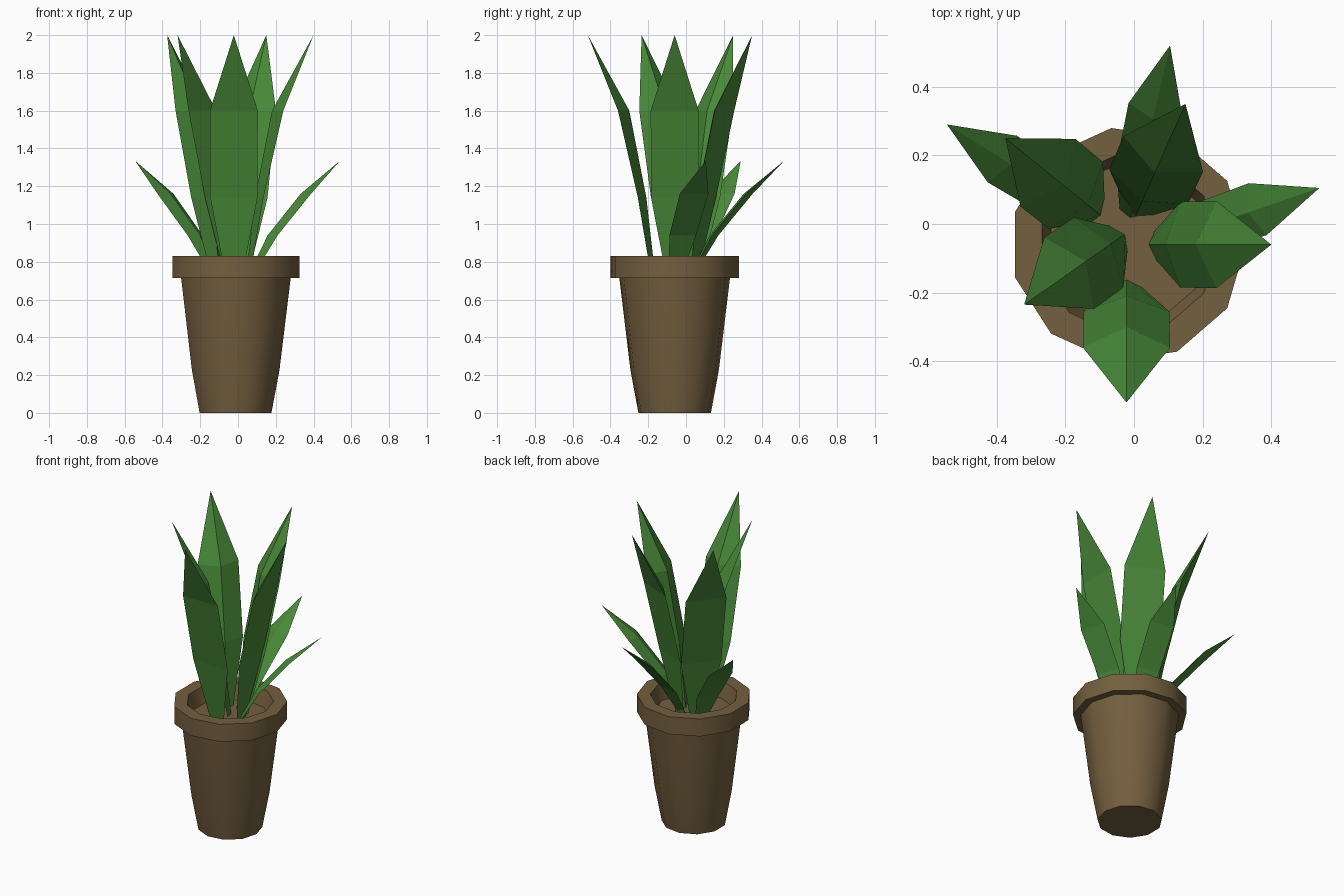
import bpy, bmesh, math
from mathutils import Vector

if "Cube" in bpy.data.objects:
    bpy.data.objects.remove(bpy.data.objects["Cube"])


def material(name, rgb):
    m = bpy.data.materials.new(name)
    m.diffuse_color = (*rgb, 1)
    m.use_nodes = True
    m.node_tree.nodes["Principled BSDF"].inputs["Base Color"].default_value = m.diffuse_color
    return m


BROWN = material("pot brown", (0.175, 0.115, 0.05))
GREEN = material("leaf green", (0.065, 0.25, 0.04))


def finish(bm, name, mat, smooth=None):
    bmesh.ops.recalc_face_normals(bm, faces=bm.faces)
    me = bpy.data.meshes.new(name)
    bm.to_mesh(me)
    bm.free()
    me.materials.append(mat)
    ob = bpy.data.objects.new(name, me)
    bpy.context.collection.objects.link(ob)
    if smooth:
        bpy.ops.object.select_all(action='DESELECT')
        ob.select_set(True)
        bpy.context.view_layer.objects.active = ob
        bpy.ops.object.shade_smooth_by_angle(angle=math.radians(smooth))
    return ob


def lathe(name, profile, sides, centre, mat):
    """Closed turned solid; the first and last rings are capped."""
    bm = bmesh.new()
    rings = []
    for r, z in profile:
        rings.append([bm.verts.new((centre[0] + r * math.cos(a), centre[1] + r * math.sin(a), z))
                      for a in (2 * math.pi * i / sides for i in range(sides))])
    for lo, hi in zip(rings, rings[1:]):
        for i in range(sides):
            j = (i + 1) % sides
            bm.faces.new((lo[i], lo[j], hi[j], hi[i]))
    bm.faces.new(rings[0])
    bm.faces.new(rings[-1])
    return finish(bm, name, mat, 40)


def leaf(name, tip, angle, length, sections):
    """Leaf with a ridge on its inner side and a flat back.
    sections: (ridge reach, edge reach, half width, z) from base upwards."""
    d = Vector((math.cos(math.radians(angle)), math.sin(math.radians(angle)), 0))
    side = Vector((-d.y, d.x, 0))
    base = Vector((tip[0], tip[1], 0)) - d * length
    bm = bmesh.new()
    rings = []
    for ridge, edge, half, z in sections:
        rings.append([bm.verts.new(base + d * u + side * v + Vector((0, 0, z)))
                      for u, v in ((edge, -half), (ridge, 0), (edge, half))])
    end = bm.verts.new(tip)
    for lo, hi in zip(rings, rings[1:]):
        for i in range(3):
            j = (i + 1) % 3
            bm.faces.new((lo[i], lo[j], hi[j], hi[i]))
    for i in range(3):
        bm.faces.new((rings[-1][i], rings[-1][(i + 1) % 3], end))
    bm.faces.new(rings[0])
    return finish(bm, name, GREEN)


# Pot: tapered wall, collar, inner wall and soil level
lathe("pot", [(0.194, 0), (0.237, 0.23), (0.296, 0.715), (0.343, 0.715),
              (0.343, 0.83), (0.262, 0.83), (0.235, 0.73)],
      11, (-0.017, -0.06), BROWN)

# Tall leaves
TALL = [(0.0, 0.02, 0.04, 0.70), (0.05, 0.095, 0.125, 1.14), (0.14, 0.2, 0.127, 1.6)]
for n, (x, y, a) in enumerate([(0.15, 0.35, 66), (-0.375, 0.25, 141), (-0.32, -0.235, 215),
                               (-0.022, -0.52, 270), (0.40, -0.06, 0)]):
    leaf(f"tall_leaf_{n + 1}", (x, y, 2.0), a, 0.36, TALL)

# Short outer leaves
SHORT = [(0.0, 0.015, 0.03, 0.70), (0.125, 0.155, 0.075, 0.94), (0.31, 0.34, 0.08, 1.16)]
for n, (x, y, a) in enumerate([(0.54, 0.105, 19), (0.105, 0.52, 77), (-0.545, 0.29, 148)]):
    leaf(f"short_leaf_{n + 1}", (x, y, 1.335), a, 0.53, SHORT)
